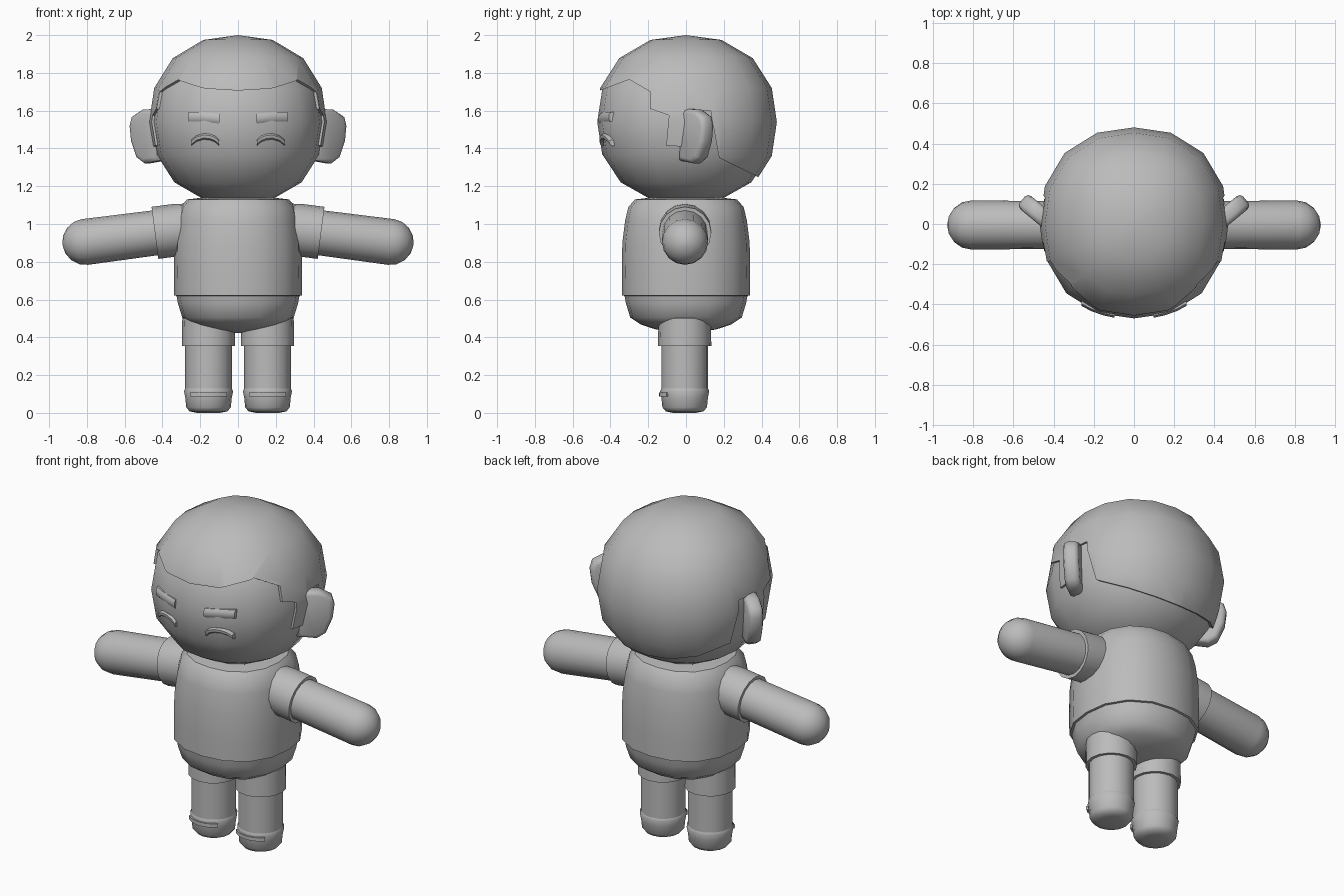
import bpy, bmesh, math
from mathutils import Matrix, Vector

cube = bpy.data.objects.get("Cube")
if cube:
    bpy.data.objects.remove(cube, do_unlink=True)

GREY = (0.5, 0.5, 0.5, 1)
mat = bpy.data.materials.new("plain grey")
mat.use_nodes = True
mat.diffuse_color = GREY
mat.node_tree.nodes["Principled BSDF"].inputs["Base Color"].default_value = GREY

HEAD_Z = 1.54
HEAD_R = Vector((0.458, 0.47, 0.435))
BULGE = 2.25  # above 2 makes the head slightly boxy


def finish(name, bm, angle=40):
    """Turn a bmesh into a smooth shaded object with sharp creases."""
    bmesh.ops.recalc_face_normals(bm, faces=bm.faces)
    mesh = bpy.data.meshes.new(name)
    bm.to_mesh(mesh)
    bm.free()
    mesh.materials.append(mat)
    obj = bpy.data.objects.new(name, mesh)
    bpy.context.collection.objects.link(obj)
    smooth(mesh, angle)
    return obj


def smooth(mesh, angle):
    for p in mesh.polygons:
        p.use_smooth = True
    mesh.set_sharp_from_angle(angle=math.radians(angle))


def lathe(name, profile, matrix=Matrix(), sides=16, power=2.0, angle=40):
    """Stack rings of (radius, height); a power above 2 squares the section."""
    bm = bmesh.new()
    rings = []
    for r, h in profile:
        ring = []
        for i in range(sides):
            a = math.tau * i / sides
            c, s = math.cos(a), math.sin(a)
            k = r / (abs(c) ** power + abs(s) ** power) ** (1 / power)
            ring.append(bm.verts.new(matrix @ Vector((c * k, s * k, h))))
        rings.append(ring)
    for low, high in zip(rings, rings[1:]):
        for i in range(sides):
            j = (i + 1) % sides
            bm.faces.new((low[i], low[j], high[j], high[i]))
    bm.faces.new(rings[0])
    bm.faces.new(rings[-1])
    return finish(name, bm, angle)


def ball(name, radii):
    """Low-poly ball, swollen a little towards its diagonals."""
    bm = bmesh.new()
    bmesh.ops.create_uvsphere(bm, u_segments=16, v_segments=8, radius=1)
    for v in bm.verts:
        v.co /= sum(abs(c) ** BULGE for c in v.co) ** (1 / BULGE)
    bmesh.ops.transform(bm, verts=bm.verts,
                        matrix=Matrix.Translation((0, 0, HEAD_Z)) @ Matrix.Diagonal((*radii, 1)))
    return finish(name, bm, 60)


def prism(name, outline, depth, matrix, bevel=0.0):
    """Extrude a local XY outline symmetrically along local Z."""
    bm = bmesh.new()
    back = [bm.verts.new((u, v, -depth / 2)) for u, v in outline]
    face = bm.faces.new(back)
    new = bmesh.ops.extrude_face_region(bm, geom=[face])["geom"]
    bmesh.ops.translate(bm, vec=(0, 0, depth),
                        verts=[g for g in new if isinstance(g, bmesh.types.BMVert)])
    bmesh.ops.recalc_face_normals(bm, faces=bm.faces)
    if bevel:
        rims = [e for e in bm.edges if abs(e.verts[0].co.z - e.verts[1].co.z) < 1e-5]
        bmesh.ops.bevel(bm, geom=rims, offset=bevel, segments=2, profile=0.5, affect='EDGES')
    bmesh.ops.transform(bm, matrix=matrix, verts=bm.verts)
    return finish(name, bm, 50)


def face_strip(name, points, half):
    """Raised strip following the front of the head through (x, z) points."""
    bm = bmesh.new()
    rows = []
    for x, z in points:
        row = []
        for up, out in ((-1, -0.04), (-1, -0.006), (-0.5, 0.003), (0.5, 0.003), (1, -0.006), (1, -0.04)):
            zz = z + up * half
            d = 1 - abs(x / HEAD_R.x) ** BULGE - abs((zz - HEAD_Z) / HEAD_R.z) ** BULGE
            row.append(bm.verts.new((x, -HEAD_R.y * d ** (1 / BULGE) - out, zz)))
        rows.append(row)
    for a, b in zip(rows, rows[1:]):
        for i in range(6):
            j = (i + 1) % 6
            bm.faces.new((a[i], a[j], b[j], b[i]))
    bm.faces.new(rows[0])
    bm.faces.new(rows[-1])
    finish(name, bm)


# Head and hair cap, the cap trimmed to the hairline seen from the side
ball("head", HEAD_R)
hair = ball("hair", (0.47, 0.481, 0.46))
hairline = [(-0.6, 1.65), (-0.46, 1.705), (-0.30, 1.765), (-0.19, 1.70), (-0.19, 1.61),
            (-0.09, 1.575), (-0.105, 1.415), (-0.02, 1.41), (0.0, 1.6), (0.13, 1.6),
            (0.175, 1.35), (0.38, 1.25), (0.6, 1.18), (0.6, 2.2), (-0.6, 2.2)]
sideways = Matrix(((0, 0, 1, 0), (1, 0, 0, 0), (0, 1, 0, 0), (0, 0, 0, 1)))
cutter = prism("hairline_cutter", hairline, 2, sideways)
cutter.hide_render = True
mod = hair.modifiers.new("trim", 'BOOLEAN')
mod.operation = 'INTERSECT'
mod.solver = 'EXACT'
mod.object = cutter
graph = bpy.context.evaluated_depsgraph_get()
trimmed = bpy.data.meshes.new_from_object(hair.evaluated_get(graph))
hair.modifiers.clear()
hair.data = trimmed
smooth(trimmed, 40)
bpy.data.objects.remove(cutter, do_unlink=True)

# Shirt and the shorts below it
lathe("shirt", [(0.328, 0.62), (0.338, 0.622), (0.34, 0.75), (0.337, 0.9), (0.322, 1.02),
                (0.305, 1.09), (0.27, 1.13), (0.1, 1.15)], power=2.3)
lathe("shorts", [(0.03, 0.422), (0.16, 0.442), (0.24, 0.468), (0.295, 0.505), (0.318, 0.58),
                 (0.327, 0.63)], power=2.3, angle=50)

for side, label in ((1, "left"), (-1, "right")):
    # Arm with a rounded hand end, and its short sleeve
    along = Vector((side * 0.99, 0, -0.129)).normalized()
    arm = Matrix.Translation((side * 0.425, -0.005, 0.955)) @ along.to_track_quat('Z', 'Y').to_matrix().to_4x4()
    tip = [(0.122 * math.cos(a), 0.388 + 0.12 * math.sin(a))
           for a in (math.radians(d) for d in (0, 22, 45, 67, 85))]
    lathe(label + "_arm", [(0.118, -0.2)] + tip, arm)
    lathe(label + "_sleeve", [(0.125, -0.24), (0.139, -0.1), (0.139, 0.015)], arm)

    # Leg, shorts leg, shoe and shoe strap
    leg = Matrix.Translation((side * 0.156, -0.007, 0))
    lathe(label + "_leg", [(0.124, 0.09), (0.124, 0.45)], leg)
    lathe(label + "_shorts_leg", [(0.141, 0.355), (0.139, 0.5), (0.11, 0.53)], leg)
    lathe(label + "_shoe", [(0.06, 0), (0.1, 0.008), (0.118, 0.03), (0.123, 0.08),
                            (0.13, 0.115), (0.124, 0.128)], leg, angle=60)
    arc = [math.radians(a) for a in range(-135, -44, 15)]
    band = [(0.137 * math.cos(a), 0.137 * math.sin(a)) for a in arc]
    band += [(0.11 * math.cos(a), 0.11 * math.sin(a)) for a in reversed(arc)]
    prism(label + "_shoe_strap", band, 0.022, leg @ Matrix.Translation((0, 0, 0.098)))

    # Ear: rounded plate swept outward and back
    outline = [(-0.05, 1.335), (0.06, 1.32), (0.11, 1.35), (0.148, 1.44), (0.158, 1.52),
               (0.143, 1.57), (0.075, 1.605), (-0.01, 1.61), (-0.05, 1.58)]
    u = Vector((side * 0.77, 0.64, 0))
    w = Vector((0, 0, 1))
    n = u.cross(w)
    ear = Matrix((u, w, n)).transposed().to_4x4()
    ear.translation = (side * 0.435, 0.02, 0)
    prism(label + "_ear", outline, 0.085, ear, 0.024)

    # Eyebrow and closed, arched eye
    brow = [(0.097, 1.557), (0.15, 1.564), (0.21, 1.568), (0.262, 1.568)]
    face_strip(label + "_eyebrow", [(side * x, z) for x, z in brow], 0.026)
    eye = [(0.1, 1.43), (0.122, 1.45), (0.15, 1.461), (0.185, 1.463), (0.22, 1.452), (0.247, 1.43)]
    face_strip(label + "_eye", [(side * x, z) for x, z in eye], 0.016)
